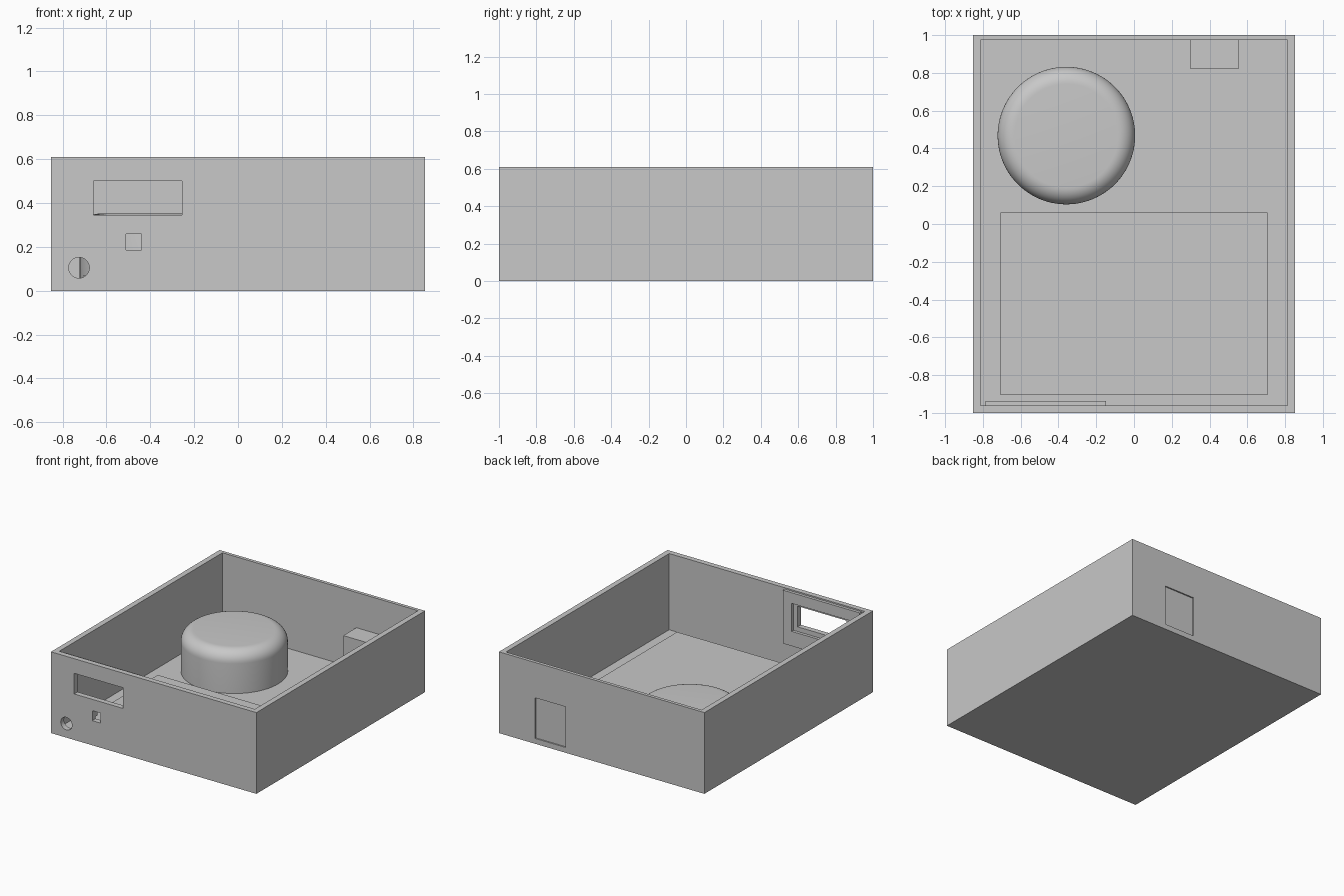
import bpy, bmesh
from math import radians
from mathutils import Matrix

cube = bpy.data.objects.get("Cube")
if cube:
    bpy.data.objects.remove(cube, do_unlink=True)

GREY = (0.58, 0.58, 0.58, 1)
grey = bpy.data.materials.new("plain grey")
grey.use_nodes = True
grey.diffuse_color = GREY
grey.node_tree.nodes["Principled BSDF"].inputs["Base Color"].default_value = GREY

FLOOR = 0.038
HEIGHT = 0.61


def finish(name, bm):
    mesh = bpy.data.meshes.new(name)
    bm.to_mesh(mesh)
    bm.free()
    mesh.materials.append(grey)
    obj = bpy.data.objects.new(name, mesh)
    bpy.context.collection.objects.link(obj)
    return obj


def box(name, x, y, z):
    """Box from (low, high) ranges on each axis."""
    bm = bmesh.new()
    bmesh.ops.create_cube(bm, size=1)
    for v in bm.verts:
        v.co = [r[1] if c > 0 else r[0] for c, r in zip(v.co, (x, y, z))]
    return finish(name, bm)


def cylinder(name, radius, depth, matrix, sides, rounding=0):
    bm = bmesh.new()
    bmesh.ops.create_cone(bm, cap_ends=True, segments=sides, radius1=radius,
                          radius2=radius, depth=depth)
    if rounding:
        top = [e for e in bm.edges if all(v.co.z > 0 for v in e.verts)]
        bmesh.ops.bevel(bm, geom=top, offset=rounding, segments=10,
                        profile=0.5, affect='EDGES')
    bm.transform(matrix)
    return finish(name, bm)


def activate(obj):
    bpy.ops.object.select_all(action='DESELECT')
    obj.select_set(True)
    bpy.context.view_layer.objects.active = obj


def cut(obj, *cutters):
    activate(obj)
    for cutter in cutters:
        cutter.hide_render = True
        mod = obj.modifiers.new("cut", 'BOOLEAN')
        mod.operation = 'DIFFERENCE'
        mod.solver = 'EXACT'
        mod.object = cutter
        bpy.ops.object.modifier_apply(modifier=mod.name)
        bpy.data.objects.remove(cutter, do_unlink=True)


def smooth(obj):
    activate(obj)
    bpy.ops.object.shade_smooth_by_angle(angle=radians(30))


# Open-topped case with its front holes and rear socket opening
case = box("case", (-0.853, 0.853), (-1, 1), (0, HEIGHT))
through_front = (-1.1, -0.9)
cut(case,
    box("cavity", (-0.812, 0.812), (-0.96, 0.975), (FLOOR, 1)),
    box("display_hole", (-0.66, -0.255), through_front, (0.345, 0.5)),
    box("button_hole", (-0.51, -0.44), through_front, (0.185, 0.26)),
    cylinder("round_hole", 0.047, 0.2,
             Matrix.Translation((-0.725, -1, 0.105)) @ Matrix.Rotation(radians(90), 4, 'X'), 48),
    box("socket_hole", (0.3, 0.552), (0.9, 1.1), (0.04, 0.345)))
smooth(case)

# Display board behind the front wall
board = box("display_board", (-0.785, -0.148), (-0.962, -0.938), (0.2, 0.6))
cut(board,
    box("board_window", (-0.7, -0.22), through_front, (0.31, 0.52)),
    box("board_button_hole", (-0.51, -0.44), through_front, (0.1, 0.26)))

# Flat main board on the floor
box("main_board", (-0.708, 0.708), (-0.905, 0.06), (FLOOR - 0.005, 0.07))

# Rear socket, set just inside its opening
box("socket", (0.3, 0.552), (0.82, 0.99), (FLOOR - 0.005, 0.345))

# Round transformer with a rounded top rim
bottom, top = FLOOR - 0.005, 0.352
transformer = cylinder("transformer", 0.364, top - bottom,
                       Matrix.Translation((-0.358, 0.468, (top + bottom) / 2)), 96, 0.09)
smooth(transformer)
